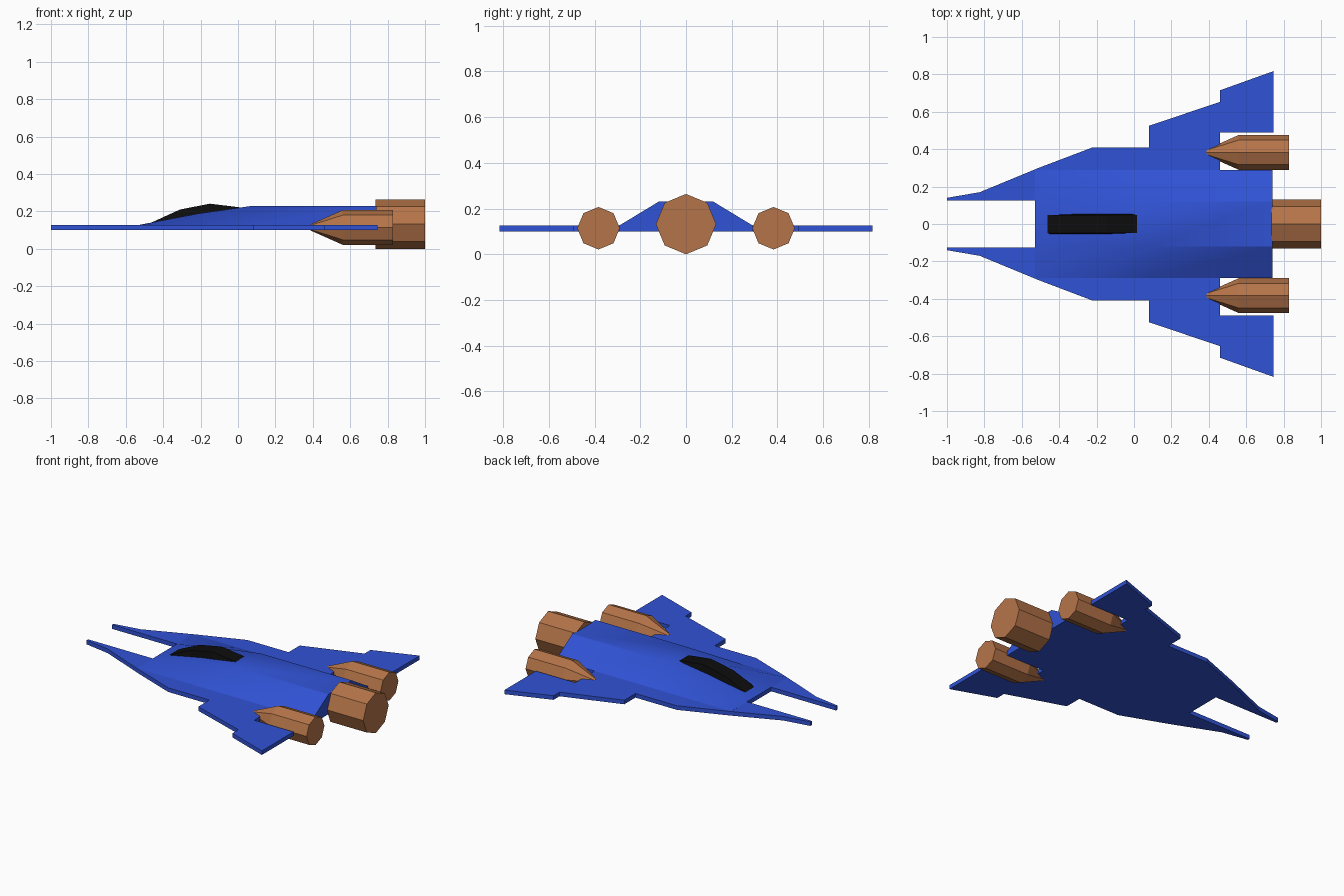
import bpy, bmesh
from math import cos, sin, tau, radians

if "Cube" in bpy.data.objects:
    bpy.data.objects.remove(bpy.data.objects["Cube"])


def material(name, color):
    m = bpy.data.materials.new(name)
    m.diffuse_color = (*color, 1)
    m.use_nodes = True
    m.node_tree.nodes["Principled BSDF"].inputs["Base Color"].default_value = m.diffuse_color
    return m


BLUE = material("blue_paint", (0.03, 0.085, 0.66))
COPPER = material("copper", (0.46, 0.175, 0.066))
BLACK = material("dark_glass", (0.004, 0.004, 0.004))


def loft(name, sections, mat):
    """Skin a list of equal-length cross-sections and cap both ends."""
    bm = bmesh.new()
    rings = [[bm.verts.new(p) for p in s] for s in sections]
    n = len(rings[0])
    for a, b in zip(rings, rings[1:]):
        for i in range(n):
            j = (i + 1) % n
            bm.faces.new((a[i], a[j], b[j], b[i]))
    bm.faces.new(rings[0])
    bm.faces.new(rings[-1])
    bmesh.ops.recalc_face_normals(bm, faces=bm.faces)
    mesh = bpy.data.meshes.new(name)
    bm.to_mesh(mesh)
    bm.free()
    mesh.materials.append(mat)
    obj = bpy.data.objects.new(name, mesh)
    bpy.context.collection.objects.link(obj)
    return obj


# Flat wing plate with twin prongs, stepped wings and engine slots
half = [(-0.53, 0.125), (-1, 0.125), (-1, 0.14), (-0.825, 0.17), (-0.51, 0.3),
        (-0.22, 0.41), (0.08, 0.41), (0.08, 0.525), (0.46, 0.653), (0.46, 0.715),
        (0.745, 0.817), (0.745, 0.49), (0.46, 0.49), (0.46, 0.29), (0.74, 0.29)]
outline = half + [(x, -y) for x, y in reversed(half)]
loft("wing_plate", [[(x, y, z) for x, y in outline] for z in (0.1, 0.127)], BLUE)

# Fuselage: trapezoid section that flattens into the nose
sections = []
for x, top in [(-0.53, 0.1275), (-0.22, 0.187), (0.08, 0.23), (0.74, 0.23)]:
    sections.append([(x, -0.29, 0.115), (x, -0.29, 0.127), (x, -0.12, top),
                     (x, 0.12, top), (x, 0.29, 0.127), (x, 0.29, 0.115)])
fuselage = loft("fuselage", sections, BLUE)
bpy.context.view_layer.objects.active = fuselage
fuselage.select_set(True)
bpy.ops.object.shade_smooth_by_angle(angle=radians(30))

# Canopy: faceted side profile, slightly narrower on top
profile = [(-0.47, 0.137, 0.132), (-0.31, 0.21, 0.15),
           (-0.15, 0.241, 0.18), (0.015, 0.221, 0.21)]
loft("canopy", [[(x, -0.056, low), (x, -0.047, top), (x, 0.047, top), (x, 0.056, low)]
                for x, top, low in profile], BLACK)


# Eight-sided engines along x
def engine(name, y, z, stations):
    loft(name, [[(x, y + r * sin(i * tau / 8), z + r * cos(i * tau / 8))
                 for i in range(8)] for x, r in stations], COPPER)


engine("main_engine", 0, 0.132, [(0.735, 0.132), (1, 0.132)])
for side, s in (("left", 1), ("right", -1)):
    engine(side + "_engine", s * 0.383, 0.114,
           [(0.387, 0.016), (0.56, 0.093), (0.83, 0.093)])
